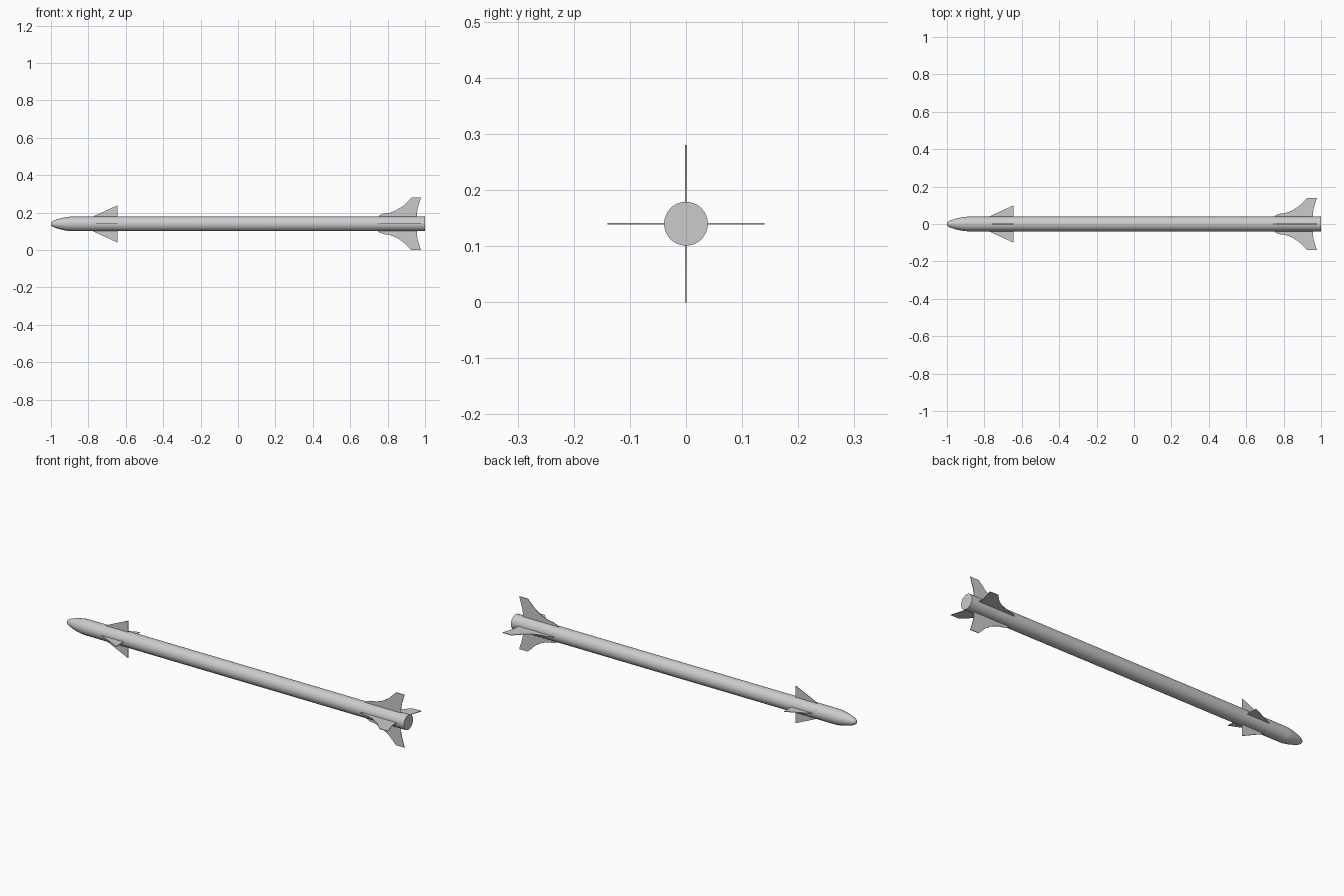
import bpy, bmesh, math
from mathutils import Matrix, Vector

if "Cube" in bpy.data.objects:
    bpy.data.objects.remove(bpy.data.objects["Cube"])

CZ, R = 0.14, 0.039
SEG = 48


def finish(name, bm, smooth=False):
    bmesh.ops.recalc_face_normals(bm, faces=bm.faces)
    me = bpy.data.meshes.new(name)
    bm.to_mesh(me)
    bm.free()
    ob = bpy.data.objects.new(name, me)
    ob.location.z = CZ
    bpy.context.collection.objects.link(ob)
    if smooth:
        bpy.ops.object.select_all(action='DESELECT')
        bpy.context.view_layer.objects.active = ob
        ob.select_set(True)
        bpy.ops.object.shade_smooth_by_angle(angle=math.radians(35))
    return ob


def lathe(name, profile):
    # Revolve (x, radius) points about the long axis
    bm = bmesh.new()
    rings = []
    for x, r in profile:
        rings.append([bm.verts.new((x, r * math.cos(a), r * math.sin(a)))
                      for a in (2 * math.pi * i / SEG for i in range(SEG))])
    for a, b in zip(rings, rings[1:]):
        for i in range(SEG):
            j = (i + 1) % SEG
            bm.faces.new((a[i], a[j], b[j], b[i]))
    bm.faces.new(rings[0])
    bm.faces.new(rings[-1])
    return finish(name, bm, True)


def fin(name, outline, turn, thick=0.003):
    # Thin plate from an (x, radius) outline, turned about the long axis
    bm = bmesh.new()
    f = bm.faces.new([bm.verts.new((x, -thick / 2, r)) for x, r in outline])
    ext = bmesh.ops.extrude_face_region(bm, geom=[f])
    bmesh.ops.translate(bm, vec=Vector((0, thick, 0)),
                        verts=[v for v in ext['geom'] if isinstance(v, bmesh.types.BMVert)])
    bmesh.ops.rotate(bm, verts=bm.verts, cent=(0, 0, 0),
                     matrix=Matrix.Rotation(turn, 3, 'X'))
    return finish(name, bm)


# Body tube with rounded nose and flat tail
lathe("body", [(-1.0, 0.004), (-0.998, 0.009), (-0.992, 0.0145), (-0.98, 0.02),
               (-0.96, 0.0265), (-0.94, 0.0318), (-0.92, 0.0358), (-0.905, 0.038),
               (-0.89, R), (1.0, R)])

# Triangular front fins and swept, curved tail fins
front = [(-0.79, 0.033), (-0.645, 0.099), (-0.645, 0.033)]
tail = [(0.74, 0.033), (0.755, 0.045), (0.775, 0.054), (0.81, 0.059), (0.845, 0.072),
        (0.885, 0.097), (0.928, 0.14), (0.978, 0.14), (0.961, 0.085),
        (0.957, 0.062), (0.957, 0.033)]
for i in range(4):
    fin(f"front_fin_{i + 1}", front, i * math.pi / 2)
    fin(f"tail_fin_{i + 1}", tail, i * math.pi / 2)
